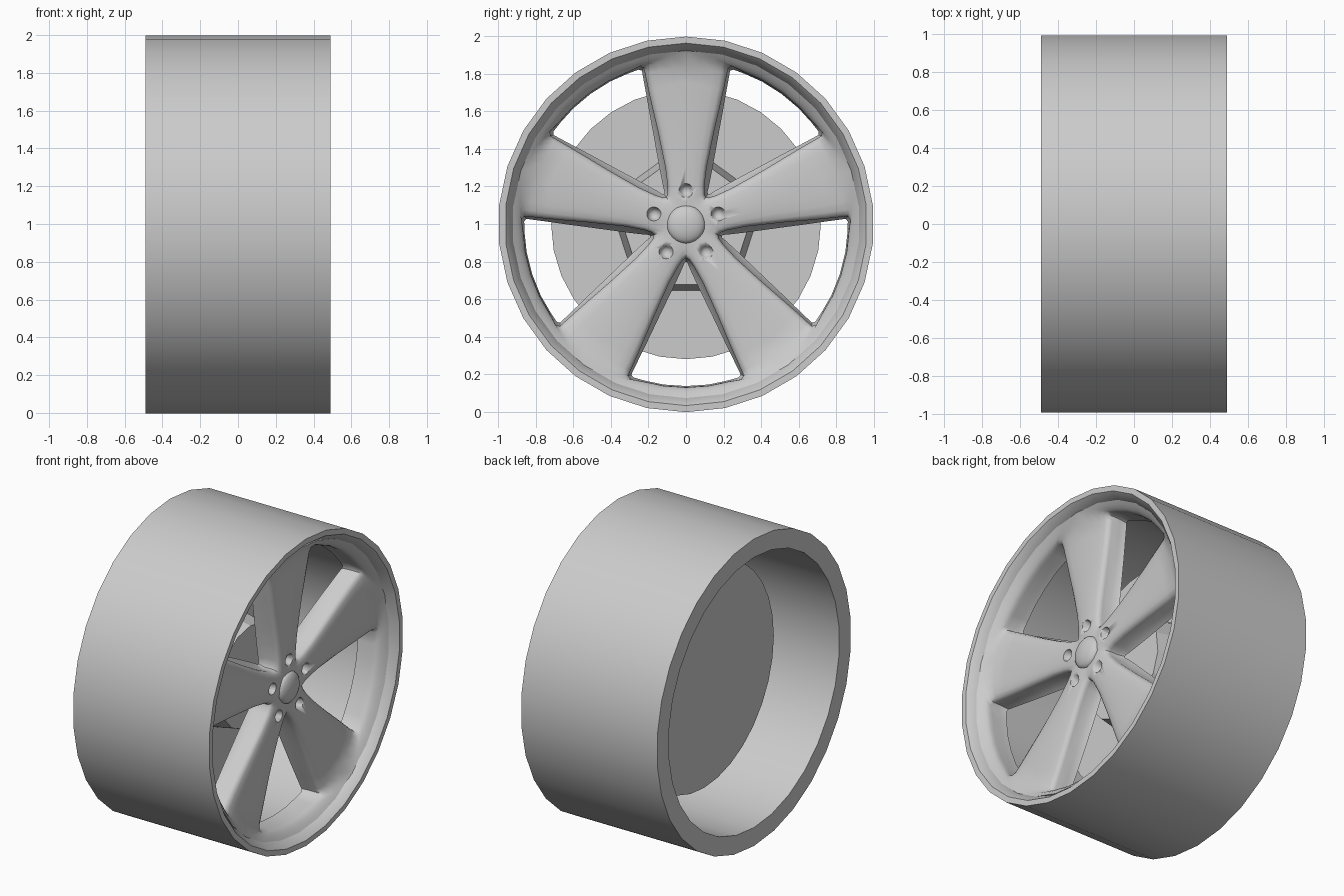
import bpy, bmesh, math
from math import sin, cos, pi, radians
from mathutils import Vector

if "Cube" in bpy.data.objects:
    bpy.data.objects.remove(bpy.data.objects["Cube"])

R, CZ = 1.0, 0.998
TOP = pi / 2            # a spoke points straight up
SIDES = 30

grey = bpy.data.materials.new("light_grey_metal")
grey.diffuse_color = (0.6, 0.6, 0.6, 1)
grey.use_nodes = True
grey.node_tree.nodes["Principled BSDF"].inputs["Base Color"].default_value = grey.diffuse_color


def finish(name, bm, angle=35):
    bmesh.ops.remove_doubles(bm, verts=bm.verts, dist=0.0005)
    bmesh.ops.recalc_face_normals(bm, faces=bm.faces)
    me = bpy.data.meshes.new(name)
    bm.to_mesh(me)
    bm.free()
    me.materials.append(grey)
    ob = bpy.data.objects.new(name, me)
    bpy.context.collection.objects.link(ob)
    bpy.ops.object.select_all(action='DESELECT')
    ob.select_set(True)
    bpy.context.view_layer.objects.active = ob
    bpy.ops.object.shade_smooth_by_angle(angle=radians(angle))
    return ob


def lathe(name, profile, sides, start=TOP, closed=False, centre=(0, 0), angle=35):
    """Spin (x, radius) points about the wheel axis."""
    bm = bmesh.new()
    rings = []
    for x, r in profile:
        rings.append([bm.verts.new((x, centre[0] + r * cos(start + 2 * pi * i / sides),
                                    CZ + centre[1] + r * sin(start + 2 * pi * i / sides)))
                      for i in range(sides)])
    pairs = list(zip(rings, rings[1:]))
    if closed:
        pairs.append((rings[-1], rings[0]))
    else:
        bm.faces.new(rings[0])
        bm.faces.new(rings[-1])
    for a, b in pairs:
        for i in range(sides):
            j = (i + 1) % sides
            bm.faces.new((a[i], a[j], b[j], b[i]))
    return finish(name, bm, angle)


# Barrel with front lip
lathe("barrel", [(-0.49, 0.88), (-0.49, R), (0.49, R), (0.49, 0.965),
                 (0.44, 0.925), (0.30, 0.915), (0.27, 0.88)], SIDES, closed=True)

# Five-spoke face: half a window outline (along, across), front and back
front_half = [(.18, 0), (.188, .016), (.221, .040), (.307, .088), (.40, .130), (.493, .172),
              (.60, .217), (.70, .260), (.78, .296), (.806, .307), (.825, .295),
              (.838, .22), (.859, .12), (.867, 0)]
back_half = [(.20, 0), (.205, .008), (.235, .02), (.315, .057), (.40, .098), (.493, .143),
             (.60, .194), (.70, .243), (.775, .279), (.80, .291), (.815, .28),
             (.832, .22), (.853, .12), (.861, 0)]
# Matching half outline of the 72 degree sector: spoke centre line, then rim
sector_half = [(d * cos(pi / 5), d * sin(pi / 5))
               for d in (0, .12, .2, .31, .43, .53, .65, .76, .84, .925)]
for a, k in ((30, cos(pi / SIDES)), (24, 1), (12, 1), (0, 1)):
    sector_half.append((.925 * k * cos(radians(a)), .925 * k * sin(radians(a))))


def loop(half):
    return [Vector(p) for p in half] + [Vector((u, -v)) for u, v in reversed(half[1:-1])]


def dish(p):
    r = p.length
    return 0.368 + 0.025 * (r / 0.86) ** 2 + 0.045 * max(0, (r - 0.85) / 0.075)


front, back, sector = loop(front_half), loop(back_half), loop(sector_half)
# (start loop, blend towards sector, drop below the dished surface)
rows = [(back, 1, .14), (back, .4, .14), (back, 0, .14), (front, 0, .10), (front, 0, .04),
        (front, .05, .022), (front, .15, .012), (front, .35, .006), (front, .65, .001),
        (front, 1, 0)]

bm = bmesh.new()
for k in range(5):
    ang = -pi / 2 + k * 2 * pi / 5
    rings = []
    for base, t, drop in rows:
        ring = []
        for p, q in zip(base, sector):
            s = p.lerp(q, t)
            ring.append(bm.verts.new((dish(s) - drop, s.x * cos(ang) - s.y * sin(ang),
                                      CZ + s.x * sin(ang) + s.y * cos(ang))))
        rings.append(ring)
    n = len(front)
    for a, b in zip(rings, rings[1:]):
        for i in range(n):
            j = (i + 1) % n
            bm.faces.new((a[i], a[j], b[j], b[i]))
    # outer rim strip closes the solid
    a, b = rings[-1], rings[0]
    for i in range(9, n - 9):
        bm.faces.new((a[i], a[i + 1], b[i + 1], b[i]))
face = finish("spoke_face", bm, 40)


def dome(x, r, h, steps=5):
    return [(x - 0.02, r)] + [(x + h * sin(i / steps * 1.5), r * cos(i / steps * 1.5))
                              for i in range(steps + 1)]


# Centre cap
lathe("centre_cap", dome(0.362, 0.102, 0.04), 24, angle=50)

# Wheel nut recesses, cut as tapered cups
for k in range(5):
    a = TOP + k * 2 * pi / 5
    cutter = lathe("nut_recess_cutter", [(0.325, 0.012), (0.335, 0.028), (0.385, 0.043)], 14,
                   centre=(0.18 * cos(a), 0.18 * sin(a)), angle=50)
    cutter.hide_render = True
    cutter.hide_set(True)
    mod = face.modifiers.new("nut_recess", 'BOOLEAN')
    mod.operation = 'DIFFERENCE'
    mod.solver = 'EXACT'
    mod.object = cutter

# Brake disc and its hub
lathe("brake_disc", [(-0.13, 0.718), (-0.08, 0.718)], 32)
lathe("brake_hub", [(-0.09, 0.362), (0.09, 0.328)], 15, start=-pi / 2 + radians(12), angle=20)
